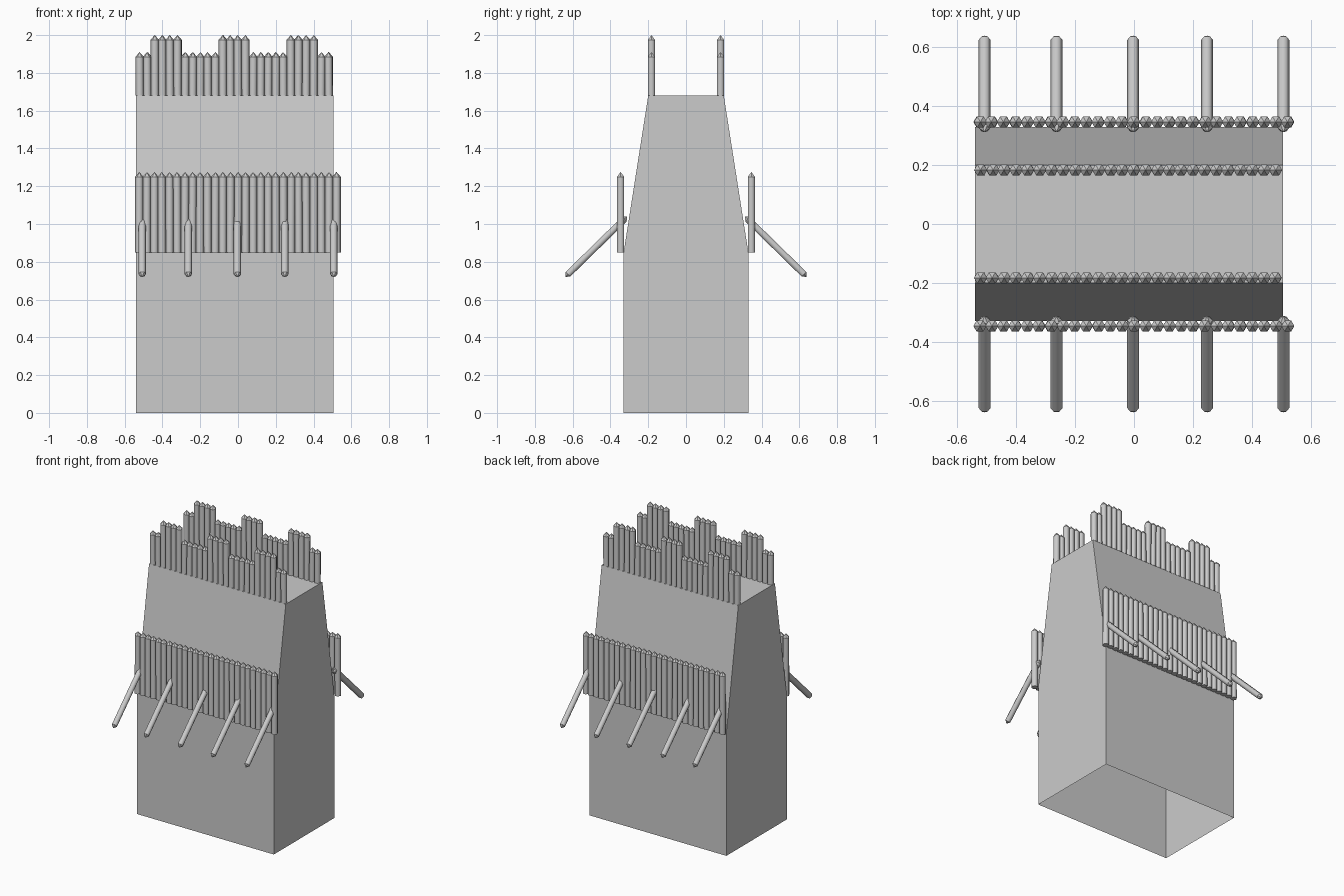
import bpy, bmesh, random
from mathutils import Vector

if "Cube" in bpy.data.objects:
    bpy.data.objects.remove(bpy.data.objects["Cube"])

random.seed(4)


def make_object(name, bm):
    mesh = bpy.data.meshes.new(name)
    bmesh.ops.recalc_face_normals(bm, faces=bm.faces)
    bm.to_mesh(mesh)
    bm.free()
    obj = bpy.data.objects.new(name, mesh)
    bpy.context.collection.objects.link(obj)
    return obj


def add_stake(bm, start, end, r=0.022, point=0.025, both=False):
    """Six-sided stake with a point at its end (or at both ends)."""
    start, end = Vector(start), Vector(end)
    d = (end - start).normalized()
    u = Vector((1, 0, 0))
    u = (u - d * u.dot(d)).normalized()
    v = d.cross(u)
    cs = [(1, 0), (.5, .866), (-.5, .866), (-1, 0), (-.5, -.866), (.5, -.866)]
    a = start + d * (point if both else 0)
    b = end - d * point
    low = [bm.verts.new(a + (u * c + v * s) * r) for c, s in cs]
    high = [bm.verts.new(b + (u * c + v * s) * r) for c, s in cs]
    tip = bm.verts.new(end)
    tail = bm.verts.new(start) if both else None
    if not both:
        bm.faces.new(low[::-1])
    for i in range(6):
        j = (i + 1) % 6
        bm.faces.new((low[i], low[j], high[j], high[i])).smooth = True
        bm.faces.new((high[i], high[j], tip))
        if both:
            bm.faces.new((low[j], low[i], tail))


# Tower body: tapered profile extruded along x, open underneath
profile = [(-.33, 0), (-.33, .85), (-.2, 1.68), (.2, 1.68), (.33, .85), (.33, 0)]
bm = bmesh.new()
left = [bm.verts.new((-.54, y, z)) for y, z in profile]
right = [bm.verts.new((.505, y, z)) for y, z in profile]
for i in range(5):
    bm.faces.new((left[i], left[i + 1], right[i + 1], right[i]))
bm.faces.new(left)
bm.faces.new(right)
make_object("tower_body", bm)

# Run lengths of the stepped battlement: (stake count, tip height)
steps = [(2, 1.91), (4, 2.0), (5, 1.91), (4, 2.0), (5, 1.91), (4, 2.0), (2, 1.91)]
heights = [h for n, h in steps for _ in range(n)]

for side, name in ((-1, "front"), (1, "back")):
    # Stepped palisade on the roof edge
    bm = bmesh.new()
    for i, h in enumerate(heights):
        x = -.52 + .04 * i
        add_stake(bm, (x, side * .183, 1.68),
                  (x + random.uniform(-.002, .002), side * .183, h))
    make_object(name + "_roof_palisade", bm)

    # Level palisade at mid height
    bm = bmesh.new()
    for i in range(27):
        x = -.523 + .0402 * i
        add_stake(bm, (x, side * .346, .848),
                  (x + random.uniform(-.002, .002), side * .346, 1.275))
    make_object(name + "_wall_palisade", bm)

    # Slanted defensive spikes
    bm = bmesh.new()
    for x in (-.507, -.263, -.003, .248, .507):
        add_stake(bm, (x, side * .312, 1.04), (x, side * .639, .72),
                  r=.02, point=.02, both=True)
    make_object(name + "_slanted_spikes", bm)
